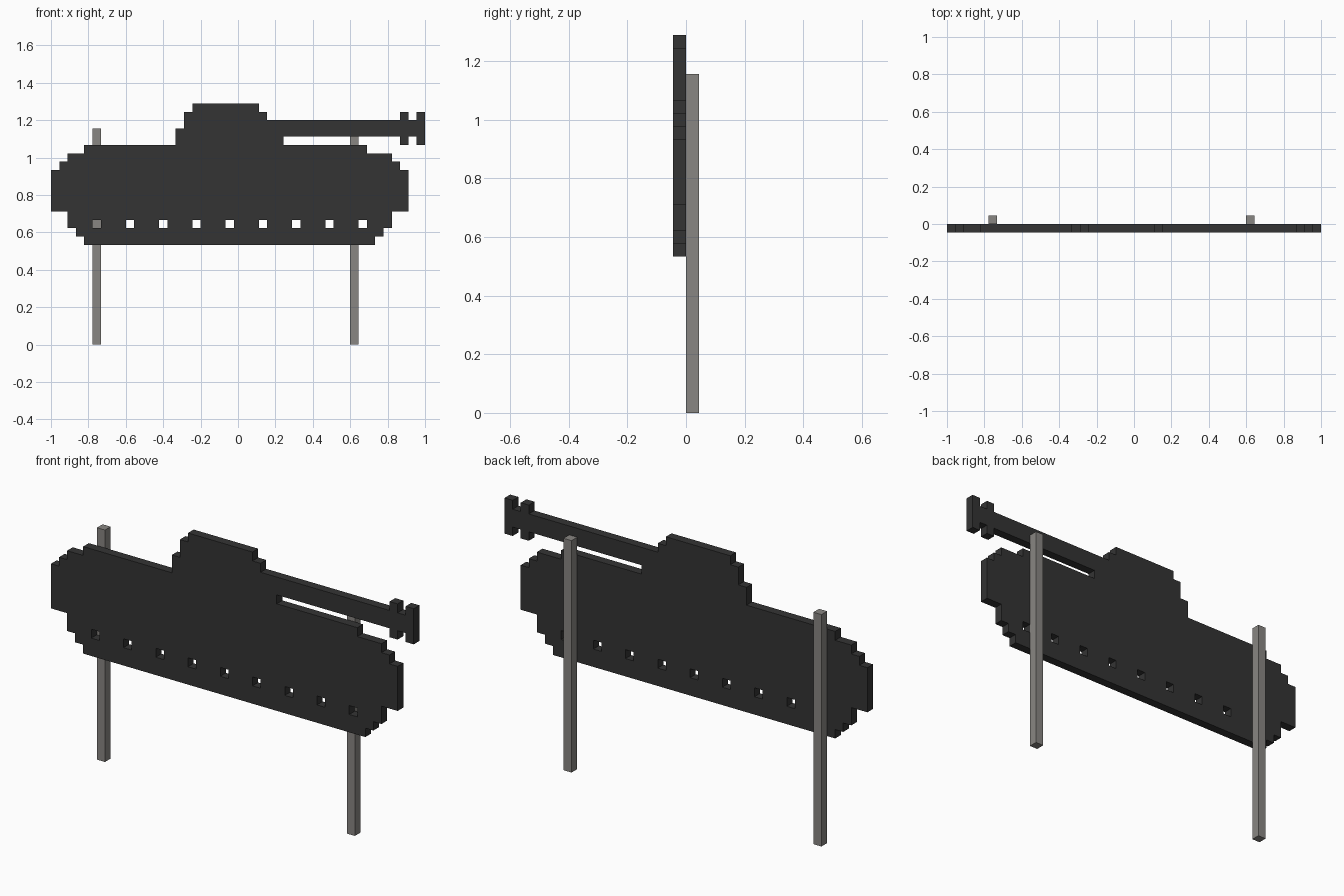
import bpy
import bmesh

cube = bpy.data.objects.get("Cube")
if cube:
    bpy.data.objects.remove(cube, do_unlink=True)

U = 2 / 45      # one square cell of the pixel-style design
HALF = 22.5     # cells from the left edge to the centre


def make_material(name, rgb):
    mat = bpy.data.materials.new(name)
    mat.use_nodes = True
    color = (*rgb, 1.0)
    mat.diffuse_color = color
    bsdf = mat.node_tree.nodes["Principled BSDF"]
    bsdf.inputs["Base Color"].default_value = color
    bsdf.inputs["Roughness"].default_value = 0.8
    return mat


def make_plate(name, loops, y0, y1, mat):
    """Fill closed loops of (column, row) cells, inner loops as holes, and extrude along y."""
    bm = bmesh.new()
    for loop in loops:
        verts = [bm.verts.new(((c - HALF) * U, y0 * U, r * U)) for c, r in loop]
        for a, b in zip(verts, verts[1:] + verts[:1]):
            bm.edges.new((a, b))
    bmesh.ops.triangle_fill(bm, edges=bm.edges[:], use_beauty=True,
                            use_dissolve=False, normal=(0, -1, 0))
    result = bmesh.ops.extrude_face_region(bm, geom=bm.faces[:], use_keep_orig=True)
    moved = [g for g in result["geom"] if isinstance(g, bmesh.types.BMVert)]
    bmesh.ops.translate(bm, verts=moved, vec=(0, (y1 - y0) * U, 0))
    bmesh.ops.recalc_face_normals(bm, faces=bm.faces[:])
    mesh = bpy.data.meshes.new(name)
    bm.to_mesh(mesh)
    bm.free()
    mesh.materials.append(mat)
    obj = bpy.data.objects.new(name, mesh)
    bpy.context.collection.objects.link(obj)
    return obj


def rectangle(c0, c1, r0, r1):
    return [(c0, r0), (c1, r0), (c1, r1), (c0, r1)]


def staircase(c, r, steps):
    """Trace a stepped outline from alternating row and column targets."""
    points = [(c, r)]
    for i, value in enumerate(steps):
        if i % 2 == 0:
            r = value
        else:
            c = value
        points.append((c, r))
    return points


charcoal = make_material("charcoal", (0.034, 0.034, 0.034))
post_grey = make_material("post grey", (0.25, 0.24, 0.225))

# Stepped tank silhouette, anticlockwise from the lower right corner
outline = staircase(39, 12, [
    13, 40, 14, 41, 16, 43, 21, 42, 22, 41, 23, 38, 24, 28,          # front of hull
    25, 42, 24, 43, 25, 44, 24, 45, 28, 44, 27, 43, 28, 42, 27, 26,  # barrel and muzzle
    28, 25, 29, 17, 28, 16, 26, 15, 24, 4,                           # turret and deck
    23, 2, 22, 1, 21, 0, 16, 2, 14, 3, 13, 4, 12,                    # rear of hull
])

# Row of nine square wheel holes
holes = [rectangle(c, c + 1, 14, 15) for c in range(5, 38, 4)]
make_plate("tank_silhouette", [outline] + holes, -1, 0, charcoal)

# Support posts behind the silhouette
for name, column in (("right_post", 5), ("left_post", 36)):
    make_plate(name, [rectangle(column, column + 1, 0, 26)], 0, 1, post_grey)
